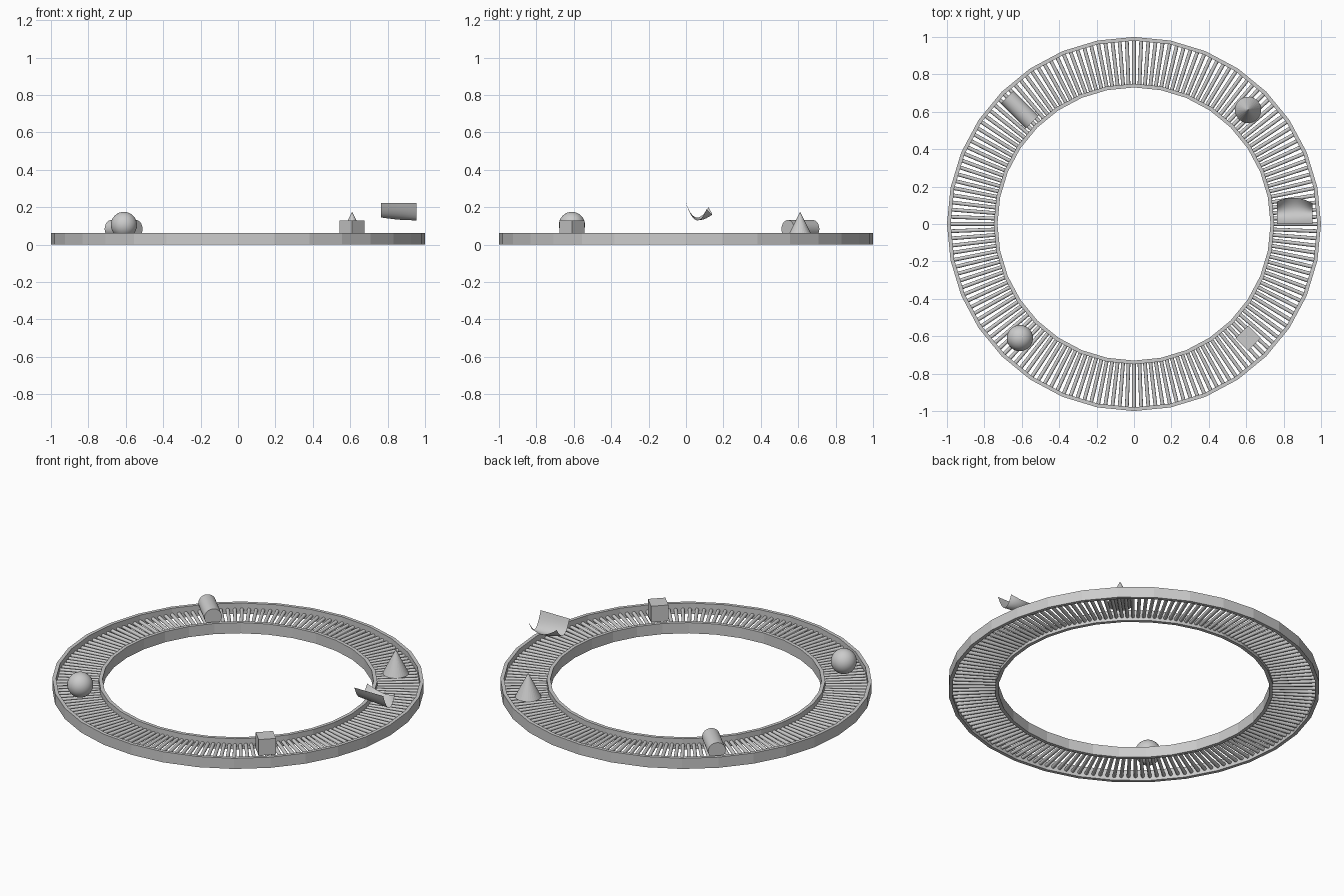
import bpy, bmesh, math
from mathutils import Matrix, Vector

if "Cube" in bpy.data.objects:
    bpy.data.objects.remove(bpy.data.objects["Cube"], do_unlink=True)

grey = bpy.data.materials.new("light_grey")
grey.use_nodes = True
grey.diffuse_color = (0.6, 0.6, 0.6, 1)
grey.node_tree.nodes["Principled BSDF"].inputs["Base Color"].default_value = (0.6, 0.6, 0.6, 1)


def finish(name, bm, smooth_angle=None):
    mesh = bpy.data.meshes.new(name)
    bm.to_mesh(mesh)
    bm.free()
    mesh.materials.append(grey)
    obj = bpy.data.objects.new(name, mesh)
    bpy.context.collection.objects.link(obj)
    if smooth_angle:
        bpy.ops.object.select_all(action='DESELECT')
        obj.select_set(True)
        bpy.context.view_layer.objects.active = obj
        bpy.ops.object.shade_smooth_by_angle(angle=math.radians(smooth_angle))
    return obj


def ring_rail(name, r_in, r_out, height, sides=32):
    """Faceted ring with a rectangular section."""
    bm = bmesh.new()
    section = [(r_in, 0), (r_out, 0), (r_out, height), (r_in, height)]
    loops = []
    for i in range(sides):
        a = math.tau * i / sides
        loops.append([bm.verts.new((r * math.cos(a), r * math.sin(a), z)) for r, z in section])
    for i in range(sides):
        p, q = loops[i], loops[(i + 1) % sides]
        for k in range(4):
            n = (k + 1) % 4
            bm.faces.new((p[k], q[k], q[n], p[n]))
    bmesh.ops.recalc_face_normals(bm, faces=bm.faces)
    return finish(name, bm)


def radial(angle, radius, z):
    """Frame at a place on the track, with local z pointing outwards."""
    return (Matrix.Rotation(angle, 4, 'Z') @ Matrix.Translation((radius, 0, z))
            @ Matrix.Rotation(math.pi / 2, 4, 'Y'))


# Side rails
RAIL_H = 0.063
ring_rail("outer_rail", 0.98, 1.0, RAIL_H)
ring_rail("inner_rail", 0.73, 0.75, RAIL_H)

# Rollers spanning the two rails
ROLLERS = 160
BED = 0.035
MID = 0.865
bm = bmesh.new()
for i in range(ROLLERS):
    bmesh.ops.create_cone(bm, cap_ends=True, segments=12, radius1=0.01, radius2=0.01,
                          depth=0.238, matrix=radial(math.tau * i / ROLLERS, MID, BED - 0.01))
finish("rollers", bm, 40)

# Goods riding on the rollers
D = 0.61

bm = bmesh.new()
bmesh.ops.create_uvsphere(bm, u_segments=32, v_segments=16, radius=0.07,
                          matrix=Matrix.Translation((-D, -D, BED + 0.07)))
finish("ball", bm, 30)

bm = bmesh.new()
bmesh.ops.create_cube(bm, size=0.095, matrix=Matrix.Translation((D, -D, BED + 0.0475))
                      @ Matrix.Rotation(math.pi / 4, 4, 'Z'))
finish("box", bm)

bm = bmesh.new()
bmesh.ops.create_cone(bm, cap_ends=True, segments=32, radius1=0.07, radius2=0, depth=0.14,
                      matrix=Matrix.Translation((D, D, BED + 0.07)))
finish("cone", bm)

bm = bmesh.new()
bmesh.ops.create_cone(bm, cap_ends=True, segments=32, radius1=0.048, radius2=0.048, depth=0.19,
                      matrix=radial(math.radians(135), MID, BED + 0.048))
finish("drum", bm, 30)

# Curled sheet hovering over the track: straight front edge, back edge sagging in the middle
N = 12
bm = bmesh.new()
grid = []
for i in range(N + 1):
    u = i / N
    sag = 4 * u * (1 - u)
    front = Vector((0, 0.222))
    middle = Vector((0.055, 0.145 - 0.015 * u))
    back = Vector((0.12 - 0.01 * u + 0.025 * sag, 0.2 - 0.01 * u - 0.035 * sag))
    control = 2 * middle - (front + back) / 2
    row = []
    for j in range(N + 1):
        v = j / N
        p = (1 - v) ** 2 * front + 2 * v * (1 - v) * control + v * v * back
        row.append(bm.verts.new((0.765 + 0.19 * u, p.x, p.y)))
    grid.append(row)
for i in range(N):
    for j in range(N):
        bm.faces.new((grid[i][j], grid[i + 1][j], grid[i + 1][j + 1], grid[i][j + 1]))
finish("curled_sheet", bm, 60)
